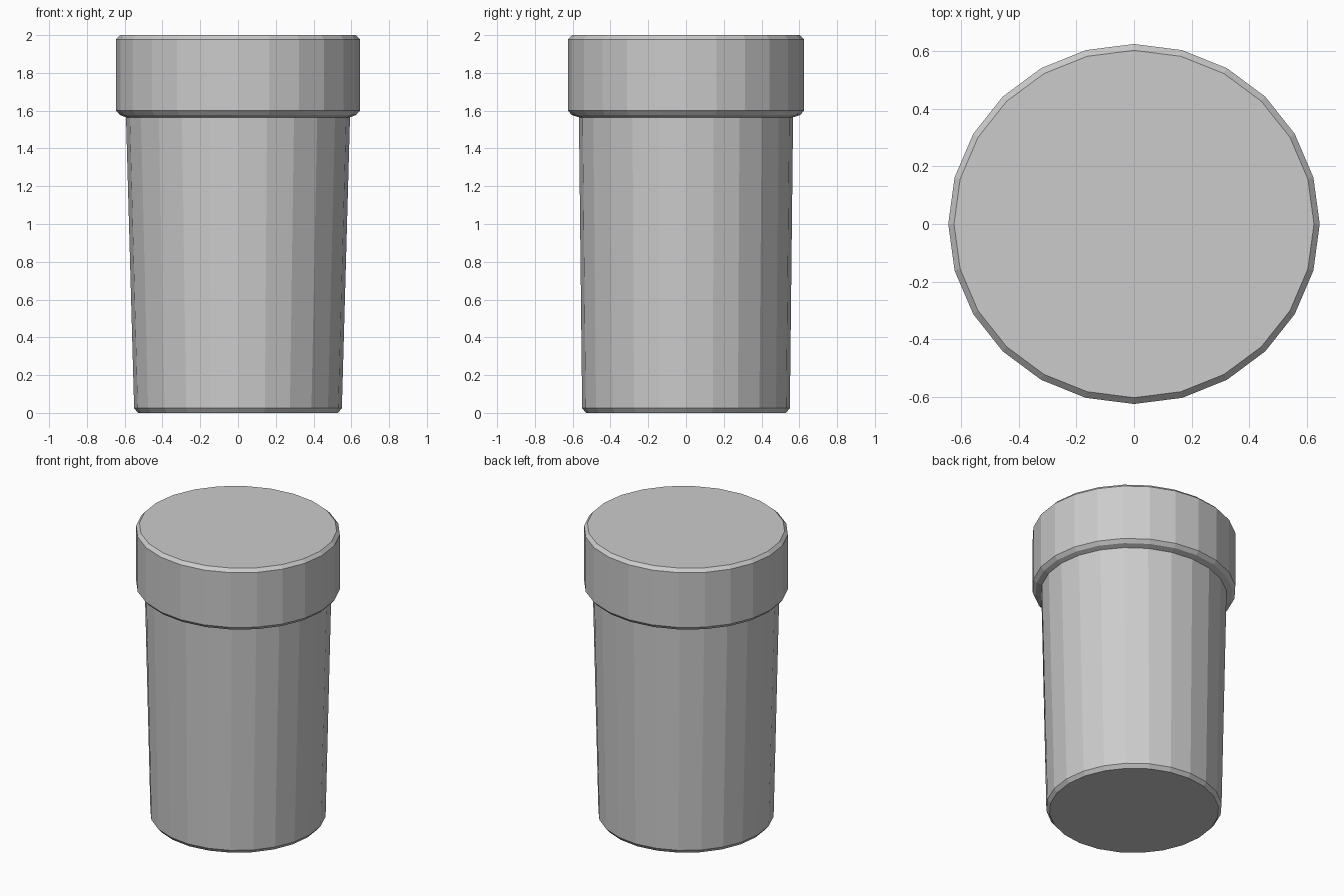
import bpy, bmesh
from math import cos, sin, tau

if "Cube" in bpy.data.objects:
    bpy.data.objects.remove(bpy.data.objects["Cube"])

SIDES = 24


def lathe(name, profile, cap_bottom=False, cap_top=False):
    """Stack slightly oval rings given as (x radius, y radius, z)."""
    bm = bmesh.new()
    rings = [[bm.verts.new((rx * cos(tau * i / SIDES), ry * sin(tau * i / SIDES), z))
              for i in range(SIDES)] for rx, ry, z in profile]
    for low, high in zip(rings, rings[1:]):
        for i in range(SIDES):
            j = (i + 1) % SIDES
            bm.faces.new((low[i], low[j], high[j], high[i]))
    if cap_bottom:
        bm.faces.new(rings[0][::-1])
    if cap_top:
        bm.faces.new(rings[-1])
    mesh = bpy.data.meshes.new(name)
    bm.to_mesh(mesh)
    bm.free()
    obj = bpy.data.objects.new(name, mesh)
    bpy.context.collection.objects.link(obj)
    return obj


# Tapered container with a small chamfer at the base
lathe("container_body", [
    (0.53, 0.53, 0.0),
    (0.55, 0.55, 0.025),
    (0.593, 0.567, 1.565),
], cap_bottom=True)

# Overhanging lid: underside lip, straight band, chamfered top
lathe("lid", [
    (0.593, 0.567, 1.565),
    (0.625, 0.605, 1.577),
    (0.645, 0.625, 1.60),
    (0.645, 0.625, 1.978),
    (0.625, 0.603, 2.0),
], cap_top=True)
